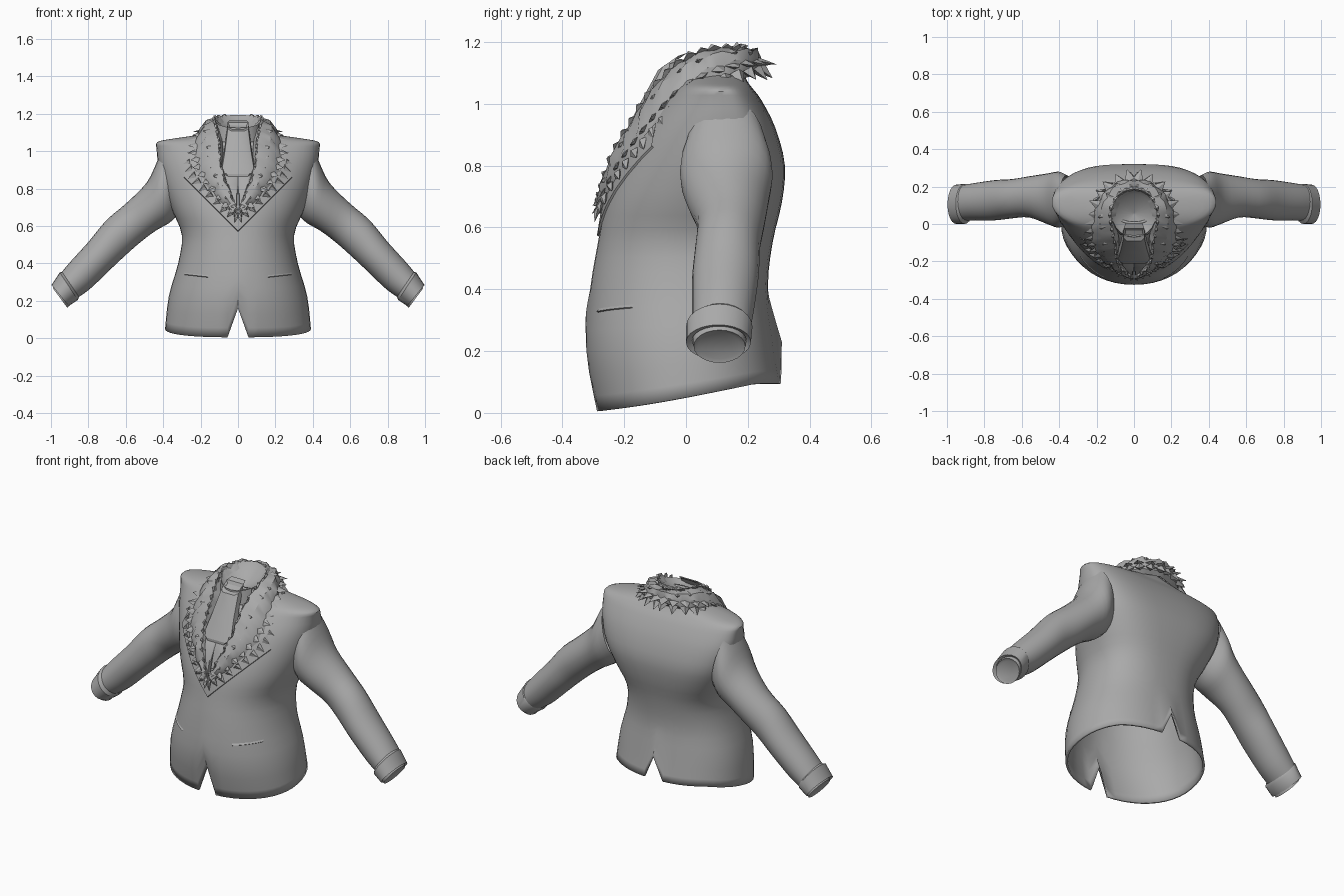
import bpy, bmesh, math, random
from mathutils import Vector
from mathutils.bvhtree import BVHTree

random.seed(4)
if "Cube" in bpy.data.objects:
    bpy.data.objects.remove(bpy.data.objects["Cube"])

grey = bpy.data.materials.new("cloth grey")
grey.use_nodes = True
colour = (0.4, 0.4, 0.4, 1)
grey.diffuse_color = colour
grey.node_tree.nodes["Principled BSDF"].inputs["Base Color"].default_value = colour


def finish(bm, name, angle=40, mirror=False, solid=0.0):
    bmesh.ops.recalc_face_normals(bm, faces=bm.faces)
    me = bpy.data.meshes.new(name)
    bm.to_mesh(me)
    bm.free()
    ob = bpy.data.objects.new(name, me)
    bpy.context.collection.objects.link(ob)
    me.materials.append(grey)
    bpy.ops.object.select_all(action="DESELECT")
    ob.select_set(True)
    bpy.context.view_layer.objects.active = ob
    if angle:
        bpy.ops.object.shade_smooth_by_angle(angle=math.radians(angle))
    if mirror:
        ob.modifiers.new("mirror", "MIRROR")
    if solid:
        s = ob.modifiers.new("thickness", "SOLIDIFY")
        s.thickness = solid
    return ob


def loft(bm, rings, closed=True, cap=False):
    rows = [[bm.verts.new(p) for p in r] for r in rings]
    n = len(rows[0])
    for a, b in zip(rows, rows[1:]):
        for i in range(n if closed else n - 1):
            j = (i + 1) % n
            bm.faces.new((a[i], a[j], b[j], b[i]))
    if cap:
        bm.faces.new(rows[-1])
    return rows


def spline(rows, t):
    """Smooth interpolation through rows of numbers, t in row units."""
    i = min(int(t), len(rows) - 2)
    f = t - i
    p = [rows[max(0, min(len(rows) - 1, i + k))] for k in (-1, 0, 1, 2)]
    return [b + 0.5 * f * (c - a + f * (2 * a - 5 * b + 4 * c - d + f * (3 * (b - c) + d - a)))
            for a, b, c, d in zip(*p)]


# Torso: height, half width, front y, back y, widest y, back squareness
BODY = [
    (0.00, 0.39, -0.29, 0.31, 0.00, 2.2),
    (0.20, 0.37, -0.325, 0.285, 0.00, 2.2),
    (0.40, 0.32, -0.31, 0.265, 0.01, 2.3),
    (0.55, 0.30, -0.285, 0.28, 0.03, 2.5),
    (0.68, 0.35, -0.26, 0.31, 0.06, 2.8),
    (0.80, 0.395, -0.215, 0.32, 0.10, 3.0),
    (0.92, 0.425, -0.15, 0.29, 0.12, 3.0),
    (1.01, 0.435, -0.08, 0.245, 0.12, 2.8),
    (1.05, 0.43, -0.04, 0.215, 0.11, 2.6),
    (1.07, 0.33, -0.02, 0.20, 0.10, 2.4),
    (1.09, 0.20, 0.00, 0.19, 0.09, 2.2),
    (1.12, 0.11, 0.00, 0.17, 0.08, 2.0),
]
COLS = 48


def body_ring(t):
    z, hw, yf, yb, yc, e = spline(BODY, t)
    ring = []
    for k in range(COLS):
        a = 2 * math.pi * k / COLS
        s, c = math.sin(a), -math.cos(a)
        q = 2.1 if c < 0 else e
        x = hw * math.copysign(abs(s) ** (2 / q), s)
        y = yc + (yb - yc if c > 0 else yc - yf) * math.copysign(abs(c) ** (2 / q), c)
        # Sloping hem with a vent at the front and at the back
        u = max(0.0, min(1.0, (y + 0.29) / 0.52))
        hem = 0.005 + 0.09 * u ** 1.2
        if k == 0:
            hem = 0.16
        if k == COLS // 2:
            hem = 0.23
        ring.append((x, y, hem + z * (0.4 - hem) / 0.4 if z < 0.4 else z))
    return ring


bm = bmesh.new()
loft(bm, [body_ring(i / 3) for i in range(3 * len(BODY) - 2)])
bmesh.ops.recalc_face_normals(bm, faces=bm.faces)
surface = BVHTree.FromBMesh(bm)
finish(bm, "jacket_body", 45, solid=0.012)


def on_front(x, z, lift):
    hit = surface.ray_cast(Vector((x, -1, z)), Vector((0, 1, 0)))[0]
    return Vector((x, hit.y - lift if hit else -0.2, z))


# Sleeves: upper edge x, z; lower edge x, z; front y, back y
SLEEVE = [
    (0.40, 1.02, 0.32, 0.66, 0.00, 0.26),
    (0.435, 0.94, 0.37, 0.615, -0.02, 0.28),
    (0.49, 0.83, 0.44, 0.575, 0.00, 0.27),
    (0.60, 0.72, 0.52, 0.515, 0.035, 0.255),
    (0.705, 0.63, 0.60, 0.445, 0.03, 0.24),
    (0.80, 0.515, 0.68, 0.37, 0.02, 0.235),
    (0.90, 0.405, 0.79, 0.265, 0.02, 0.22),
    (0.95, 0.345, 0.86, 0.215, 0.02, 0.21),
]
CUFF = [
    (0.94, 0.355, 0.85, 0.22, 0.02, 0.205),
    (0.953, 0.352, 0.857, 0.205, 0.0, 0.215),
    (0.997, 0.285, 0.905, 0.172, 0.0, 0.21),
    (0.985, 0.28, 0.905, 0.19, 0.02, 0.195),
]
SHIRT_CUFF = [
    (0.96, 0.31, 0.88, 0.205, 0.02, 0.195),
    (0.99, 0.268, 0.912, 0.162, 0.025, 0.192),
    (0.975, 0.262, 0.915, 0.175, 0.04, 0.175),
]


def tube(bm, rows, cap, sides=24):
    rings = []
    for ux, uz, lx, lz, y0, y1 in rows:
        u, l = Vector((ux, 0, uz)), Vector((lx, 0, lz))
        mid, half = (u + l) / 2, (u - l) / 2
        mid.y = (y0 + y1) / 2
        rings.append([mid + half * math.cos(a) + Vector((0, (y1 - y0) / 2 * math.sin(a), 0))
                      for a in (2 * math.pi * k / sides for k in range(sides))])
    loft(bm, rings, cap=cap)


for name, rows, cap in (("sleeves", [spline(SLEEVE, i / 3) for i in range(22)], False),
                        ("sleeve_cuffs", CUFF, False), ("shirt_cuffs", SHIRT_CUFF, True)):
    bm = bmesh.new()
    tube(bm, rows, cap)
    finish(bm, name, 40, mirror=True)

# Lapel edges: thin strips following the chest down to the V
bm = bmesh.new()
strip = []
for i in range(13):
    f = i / 12
    x, z = 0.29 * (1 - f), 0.86 - 0.29 * f
    strip.append([on_front(x * k, z + d, h) for k, d, h in
                  ((1, 0, 0), (1, 0.004, 0.007), (0.9, 0.08, 0.009))])
loft(bm, strip, closed=False)
finish(bm, "lapel_edges", 30, mirror=True)

# Pocket welts
bm = bmesh.new()
loft(bm, [[on_front(0.16 + 0.018 * i, 0.325 + 0.002 * i + d, h)
           for d, h in ((0.012, 0), (0.003, 0.006), (0, 0))] for i in range(8)], closed=False)
finish(bm, "pocket_welts", 30, mirror=True)

# Fur collar: inner edge and outer edge, from the nape to the V
COLLAR = [
    (0.00, 0.18, 1.165, 0.00, 0.235, 1.11),
    (0.07, 0.155, 1.17, 0.12, 0.20, 1.10),
    (0.115, 0.07, 1.165, 0.195, 0.11, 1.075),
    (0.11, -0.02, 1.12, 0.24, 0.01, 1.02),
    (0.095, -0.10, 1.04, 0.25, -0.07, 0.94),
    (0.09, -0.165, 0.94, 0.215, -0.14, 0.86),
    (0.065, -0.225, 0.84, 0.145, -0.205, 0.78),
    (0.02, -0.262, 0.73, 0.06, -0.255, 0.695),
    (0.00, -0.275, 0.68, 0.00, -0.28, 0.645),
]
STEPS = 32


def collar_frame(t):
    v = spline(COLLAR, t)
    w = spline(COLLAR, min(t + 0.05, len(COLLAR) - 1))
    p = spline(COLLAR, max(t - 0.05, 0))
    inner, outer = Vector(v[:3]), Vector(v[3:])
    along = (Vector(w[:3]) + Vector(w[3:]) - Vector(p[:3]) - Vector(p[3:])).normalized()
    across = (outer - inner).normalized()
    normal = across.cross(along).normalized()
    if normal.dot(Vector((0, -0.5, 1)) + outer) < 0:
        normal.negate()
    return inner, outer, along, across, normal


bm = bmesh.new()
rows = []
for i in range(STEPS + 1):
    inner, outer, along, across, n = collar_frame(8 * i / STEPS)
    size = 1 - 0.6 * i / STEPS
    wave = 0.008 * math.sin(i * 1.9)
    pts = [inner - n * 0.03, inner + n * 0.012 + across * wave,
           inner.lerp(outer, 0.35) + n * (0.045 * size + wave),
           inner.lerp(outer, 0.7) + n * (0.035 * size - wave), outer, outer - n * 0.03]
    if i in (0, STEPS):
        for q in pts:
            q.x = 0
    rows.append(pts)
loft(bm, rows, closed=False)
finish(bm, "fur_collar", 30, mirror=True)


# Fur tufts: four-sided spikes in rows along the collar
def tuft(bm, c, along, lean, thick, w, h):
    tip = bm.verts.new(c + lean * h + along * random.uniform(-0.3, 0.3) * w)
    base = [bm.verts.new(c + p) for p in (along * w, thick * w * 0.7, -along * w, -thick * w * 0.7)]
    for a, b in zip(base, base[1:] + base[:1]):
        bm.faces.new((a, b, tip))
    bm.faces.new(base)


bm = bmesh.new()
for place, rise, count, height in ((1.0, 0.1, 19, 0.06), (0.75, 0.7, 18, 0.055),
                                   (0.3, 1.4, 15, 0.03), (0.0, -0.8, 20, 0.022)):
    for i in range(count):
        t = 8 * (i + 0.5) / count
        inner, outer, along, across, n = collar_frame(t)
        size = 1 - 0.06 * t
        c = inner.lerp(outer, place) + n * (0.012 if place in (0, 1) else 0.025 * size)
        lean = (across * (-1 if place == 0 else 1) + n * abs(rise)).normalized()
        tuft(bm, c, along, lean, n if place in (0, 1) else across, 0.03 * size,
             height * size * random.uniform(0.8, 1.2))
finish(bm, "fur_tufts", 0, mirror=True)

# Neck opening: tilted rim falling to a shallow floor
bm = bmesh.new()
rim = []
for r, drop in ((1.08, 0.08), (1.0, 0.0), (0.85, 0.02), (0.04, 0.06)):
    rim.append([(0.12 * r * math.sin(a), 0.055 - 0.125 * r * math.cos(a),
                 1.16 - 0.035 * r * math.cos(a) - drop)
                for a in (2 * math.pi * k / 20 for k in range(20))])
loft(bm, rim, cap=True)
finish(bm, "neck_opening", 30)


# Necktie: a tapering bib with two pointed tails
def slab(name, rows, thick, mirror=False):
    bm = bmesh.new()
    back = Vector((0, thick, thick * 0.7))
    rings = []
    for x0, x1, y, z in rows:
        a, b = Vector((x0, y, z)), Vector((x1, y, z))
        inset = (b - a) * 0.15
        rings.append([a, a + inset - back * 0.3, b - inset - back * 0.3, b, b + back, a + back])
    first = loft(bm, rings, cap=True)[0]
    bm.faces.new(first)
    finish(bm, name, 25, mirror)


slab("necktie", [(-0.045, 0.045, -0.045, 1.13), (-0.055, 0.055, -0.075, 1.12),
                 (-0.07, 0.07, -0.14, 1.0), (-0.088, 0.088, -0.195, 0.89),
                 (-0.075, 0.075, -0.195, 0.875)], 0.05)
slab("necktie_tails", [(0.0, 0.075, -0.19, 0.89), (0.0, 0.06, -0.225, 0.83),
                       (0.004, 0.035, -0.25, 0.77), (0.006, 0.012, -0.268, 0.70)], 0.03, True)
